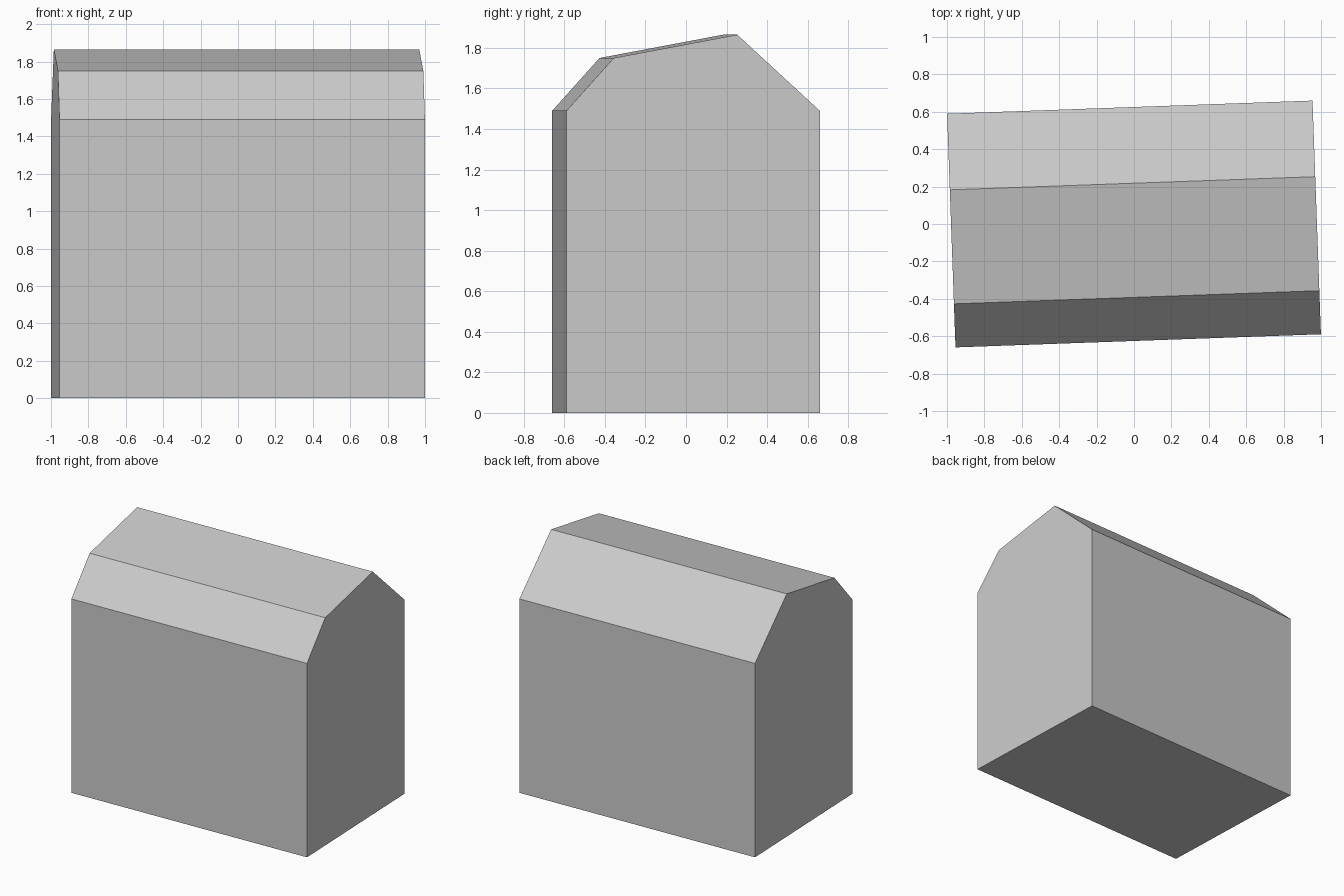
import bpy, bmesh, math

cube = bpy.data.objects.get("Cube")
if cube:
    bpy.data.objects.remove(cube, do_unlink=True)

# One plain grey for the whole building
grey = bpy.data.materials.new("plain_grey")
grey.use_nodes = True
colour = (0.6, 0.6, 0.6, 1)
grey.diffuse_color = colour
grey.node_tree.nodes["Principled BSDF"].inputs["Base Color"].default_value = colour

# Gable outline (y, z): straight walls under an uneven three-plane roof
LENGTH = 1.955
gable = [(-0.625, 0), (0.625, 0), (0.625, 1.49),
         (0.218, 1.865), (-0.392, 1.75), (-0.625, 1.49)]

# Extrude the gable along the length of the building
bm = bmesh.new()
end = bm.faces.new([bm.verts.new((-LENGTH / 2, y, z)) for y, z in gable])
result = bmesh.ops.extrude_face_region(bm, geom=[end], use_keep_orig=True)
moved = [v for v in result["geom"] if isinstance(v, bmesh.types.BMVert)]
bmesh.ops.translate(bm, verts=moved, vec=(LENGTH, 0, 0))
bmesh.ops.recalc_face_normals(bm, faces=bm.faces)

mesh = bpy.data.meshes.new("building_block")
bm.to_mesh(mesh)
bm.free()
mesh.materials.append(grey)

# The block stands slightly turned on its plot
block = bpy.data.objects.new("building_block", mesh)
block.rotation_euler.z = math.radians(2.06)
bpy.context.collection.objects.link(block)
